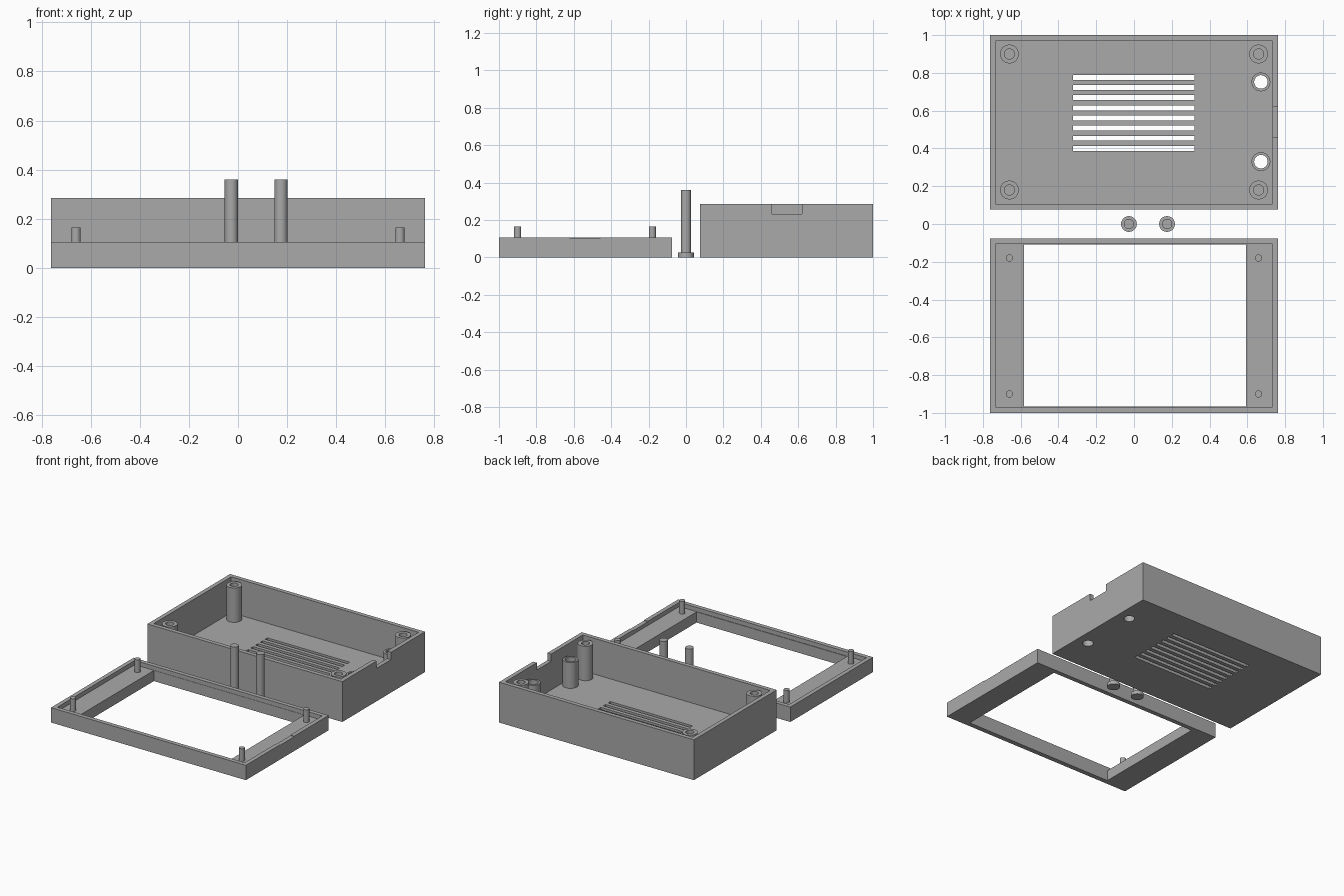
import bpy, bmesh
from math import radians

if "Cube" in bpy.data.objects:
    bpy.data.objects.remove(bpy.data.objects["Cube"])

grey = bpy.data.materials.new("plain grey")
grey.diffuse_color = (0.4, 0.4, 0.4, 1)
grey.use_nodes = True
grey.node_tree.nodes["Principled BSDF"].inputs["Base Color"].default_value = grey.diffuse_color


def finish(ob):
    ob.data.materials.clear()
    ob.data.materials.append(grey)
    return ob


def box(name, x0, x1, y0, y1, z0, z1):
    bpy.ops.mesh.primitive_cube_add(size=1, location=((x0 + x1) / 2, (y0 + y1) / 2, (z0 + z1) / 2))
    ob = bpy.context.object
    ob.name = name
    ob.scale = (x1 - x0, y1 - y0, z1 - z0)
    bpy.ops.object.transform_apply(location=True, rotation=False, scale=True)
    return finish(ob)


def turned(name, x, y, profile, seg=24):
    """Solid of revolution from (radius, z) points; closed into a ring if no point is on the axis."""
    bm = bmesh.new()
    n = len(profile)
    edges = []
    vs = [bm.verts.new((r, 0, z)) for r, z in profile]
    for i in range(n if min(r for r, z in profile) > 0 else n - 1):
        edges.append(bm.edges.new((vs[i], vs[(i + 1) % n])))
    bmesh.ops.spin(bm, geom=vs + edges, cent=(0, 0, 0), axis=(0, 0, 1),
                   angle=radians(360), steps=seg, use_duplicate=False)
    bmesh.ops.remove_doubles(bm, verts=bm.verts, dist=1e-5)
    bmesh.ops.recalc_face_normals(bm, faces=bm.faces)
    me = bpy.data.meshes.new(name)
    bm.to_mesh(me)
    bm.free()
    ob = bpy.data.objects.new(name, me)
    ob.location = (x, y, 0)
    bpy.context.collection.objects.link(ob)
    bpy.ops.object.select_all(action='DESELECT')
    bpy.context.view_layer.objects.active = ob
    ob.select_set(True)
    bpy.ops.object.shade_smooth_by_angle(angle=radians(35))
    return finish(ob)


def cut(target, cutters):
    """Subtract each cutter from the target and remove it."""
    for c in cutters:
        mod = target.modifiers.new("cut", 'BOOLEAN')
        mod.operation = 'DIFFERENCE'
        mod.solver = 'EXACT'
        mod.object = c
        bpy.context.view_layer.objects.active = target
        bpy.ops.object.modifier_apply(modifier=mod.name)
        bpy.data.objects.remove(c, do_unlink=True)


W, WALL, FLOOR, TOP = 0.762, 0.03, 0.032, 0.285
TUBES = [(0.672, 0.33), (0.672, 0.752)]

# Tray: open case with vent slots, button holes and a cable notch
tray = box("case_tray", -W, W, 0.076, 1.0, 0, TOP)
cutters = [box("cavity", -W + WALL, W - WALL, 0.106, 0.97, FLOOR, 0.5),
           box("cable_notch", W - 0.05, W + 0.1, 0.46, 0.62, 0.233, 0.5)]
for i in range(8):
    y = 0.40 + i * 0.0538
    cutters.append(box("slot", -0.322, 0.32, y - 0.013, y + 0.013, -0.1, 0.1))
for x, y in TUBES:
    cutters.append(turned("hole", x, y, [(0, -0.1), (0.036, -0.1), (0.036, 0.1), (0, 0.1)]))
cut(tray, cutters)

# Corner posts with blind sockets, standing on the tray floor
for x in (-0.66, 0.66):
    for y in (0.18, 0.9):
        turned("corner_post", x, y, [(0.05, FLOOR), (0.05, 0.275), (0.027, 0.275),
                                     (0.027, 0.12), (0, 0.12)])

# Guide tubes for the push buttons
for x, y in TUBES:
    turned("button_guide", x, y, [(0.05, FLOOR), (0.05, 0.215), (0.036, 0.215), (0.036, FLOOR)])

# Lid: frame with a window, recessed side shelves and a shallow cable notch
lid = box("lid_frame", -W, W, -1.0, -0.076, 0, 0.105)
cut(lid, [box("recess", -W + WALL, W - WALL, -0.97, -0.106, 0.075, 0.3),
          box("window", -0.582, 0.594, -0.966, -0.108, -0.1, 0.3),
          box("lid_notch", W - 0.05, W + 0.1, -0.62, -0.46, 0.101, 0.3)])

# Locating pins on the lid shelves
for x in (-0.66, 0.66):
    for y in (-0.9, -0.18):
        turned("lid_pin", x, y, [(0, 0.07), (0.019, 0.07), (0.019, 0.165), (0, 0.165)], 20)

# Loose push buttons with a flange at the base
for x in (-0.027, 0.175):
    turned("push_button", x, 0, [(0, 0), (0.042, 0), (0.042, 0.025), (0.027, 0.025),
                                 (0.027, 0.36), (0, 0.36)], 20)
